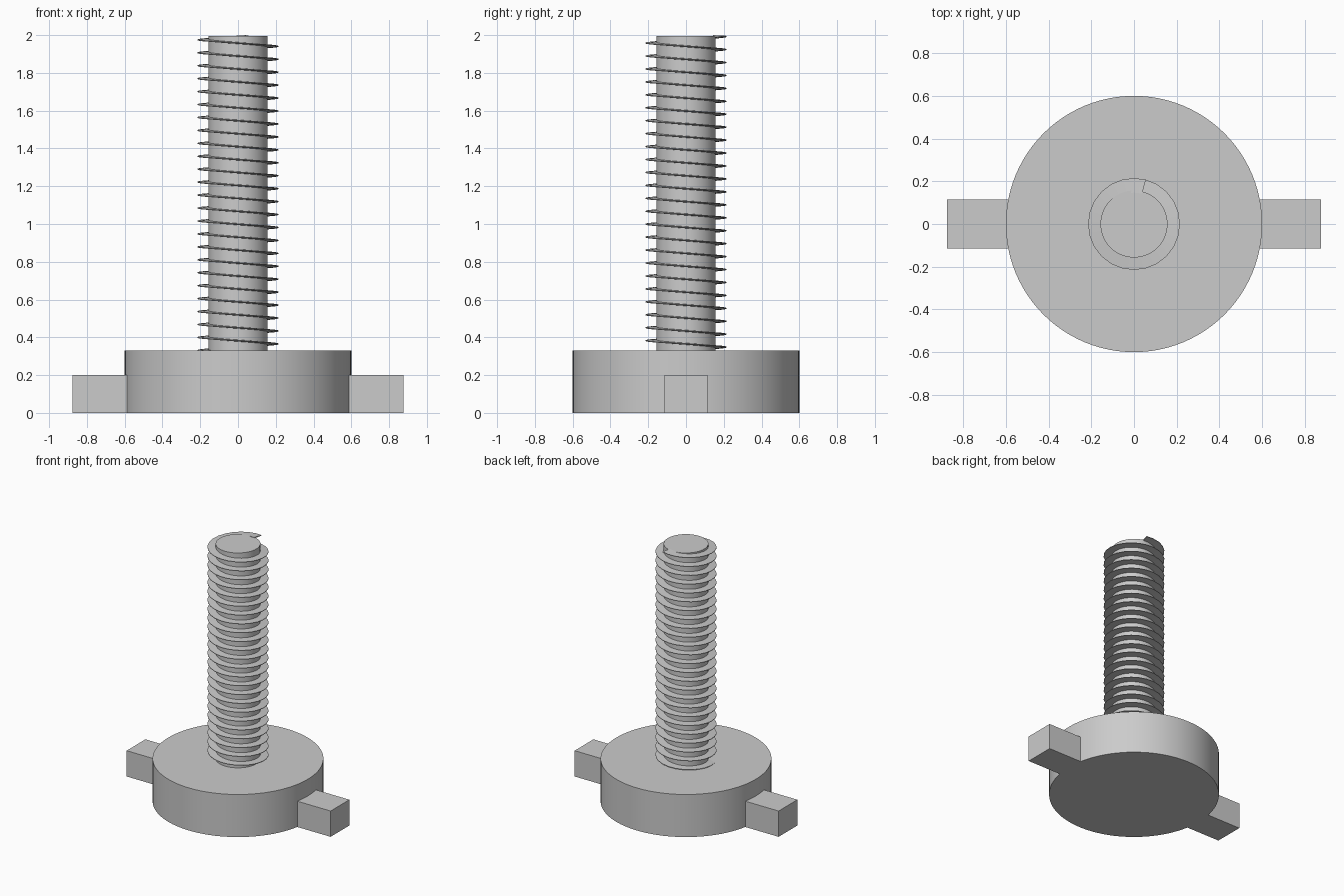
import bpy, bmesh
from math import cos, sin, pi, radians

cube = bpy.data.objects.get("Cube")
if cube:
    bpy.data.objects.remove(cube, do_unlink=True)

# Single grey metal
grey = bpy.data.materials.new("grey_metal")
grey.use_nodes = True
colour = (0.6, 0.6, 0.6, 1)
grey.diffuse_color = colour
grey.node_tree.nodes["Principled BSDF"].inputs["Base Color"].default_value = colour


def finish(name, bm, smooth=True):
    bmesh.ops.recalc_face_normals(bm, faces=bm.faces)
    mesh = bpy.data.meshes.new(name)
    bm.to_mesh(mesh)
    bm.free()
    mesh.materials.append(grey)
    obj = bpy.data.objects.new(name, mesh)
    bpy.context.collection.objects.link(obj)
    if smooth:
        bpy.ops.object.select_all(action='DESELECT')
        obj.select_set(True)
        bpy.context.view_layer.objects.active = obj
        bpy.ops.object.shade_smooth_by_angle(angle=radians(30))
    return obj


def cylinder(name, radius, bottom, top, sides):
    bm = bmesh.new()
    bmesh.ops.create_cone(bm, cap_ends=True, segments=sides, radius1=radius,
                          radius2=radius, depth=top - bottom)
    bmesh.ops.translate(bm, verts=bm.verts, vec=(0, 0, (top + bottom) / 2))
    return finish(name, bm)


def box(name, low, high):
    bm = bmesh.new()
    bmesh.ops.create_cube(bm, size=1)
    for v in bm.verts:
        v.co = [lo + (c + 0.5) * (hi - lo) for c, lo, hi in zip(v.co, low, high)]
    return finish(name, bm, smooth=False)


CORE, CREST, BASE_TOP, SHAFT_TOP = 0.157, 0.215, 0.33, 1.996

# Round base and threaded shaft core
cylinder("base_disc", 0.6, 0, BASE_TOP, 96)
cylinder("shaft_core", CORE, BASE_TOP - 0.02, SHAFT_TOP, 64)

# Two lugs on opposite sides of the base
box("left_lug", (0.57, -0.115, 0), (0.875, 0.115, 0.2))
box("right_lug", (-0.875, -0.115, 0), (-0.57, 0.115, 0.2))

# Thin left-handed thread, swept down from the top until it sinks into the base
PITCH, STEPS = 0.0685, 24
START, Z0 = radians(75), 1.995
profile = [(CORE - 0.01, 0.005), (CREST, 0.002), (CREST, -0.002), (CORE - 0.01, -0.005)]
count = int((Z0 - BASE_TOP + 0.015) / PITCH * STEPS)
bm = bmesh.new()
rings = []
for i in range(count + 1):
    a = START + 2 * pi * i / STEPS
    z = Z0 - PITCH * i / STEPS
    rings.append([bm.verts.new((r * cos(a), r * sin(a), z + dz)) for r, dz in profile])
for upper, lower in zip(rings, rings[1:]):
    for k in range(4):
        n = (k + 1) % 4
        bm.faces.new((upper[k], upper[n], lower[n], lower[k]))
bm.faces.new(rings[0])
bm.faces.new(rings[-1][::-1])
finish("screw_thread", bm)
